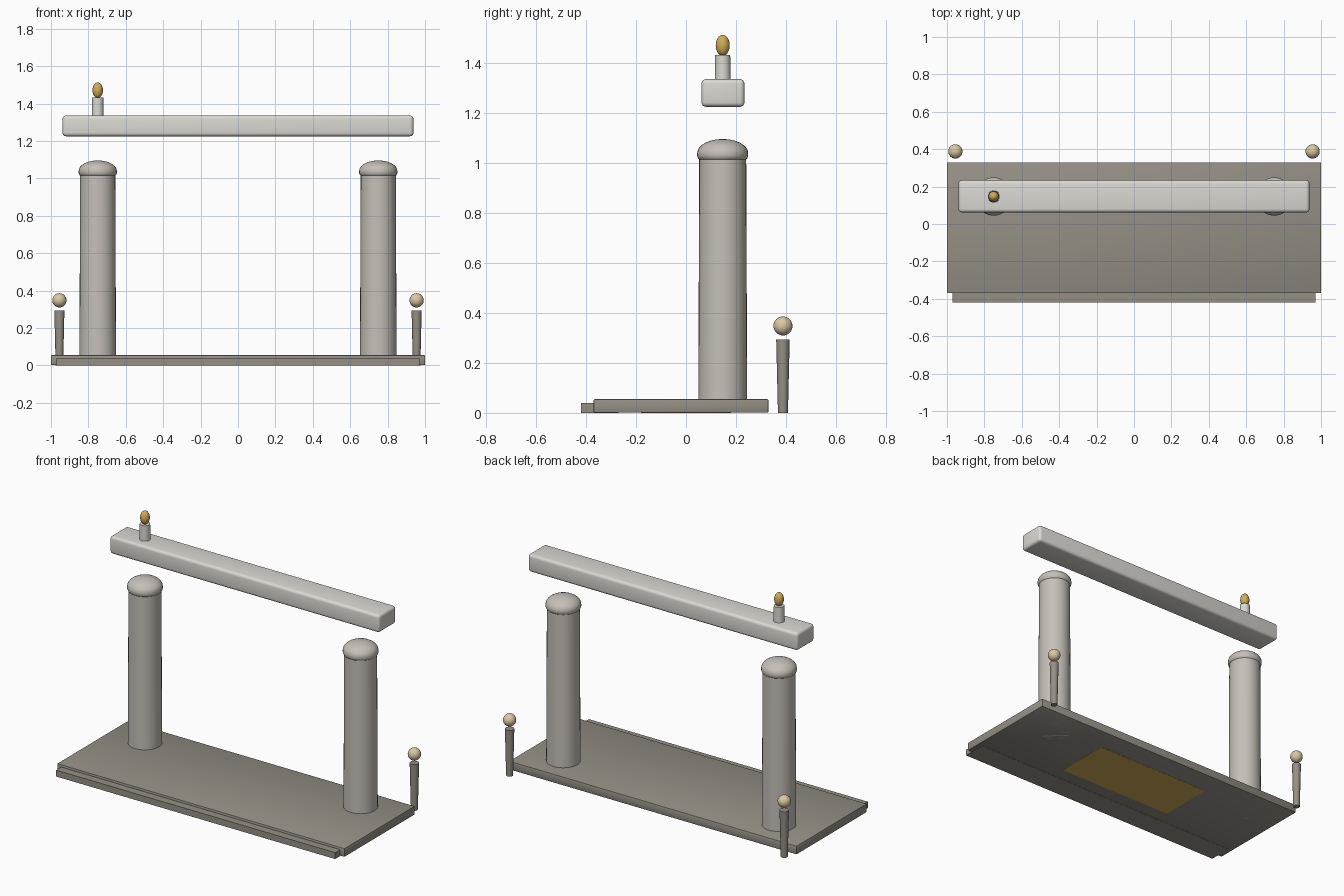
import bpy, math

if "Cube" in bpy.data.objects:
    bpy.data.objects.remove(bpy.data.objects["Cube"])


def material(name, rgb):
    m = bpy.data.materials.new(name)
    m.diffuse_color = (*rgb, 1)
    m.use_nodes = True
    m.node_tree.nodes["Principled BSDF"].inputs["Base Color"].default_value = m.diffuse_color
    return m


PALE = material("pale_stone", (0.70, 0.69, 0.65))
STONE = material("warm_stone", (0.56, 0.53, 0.48))
DARK = material("dark_stone", (0.30, 0.28, 0.24))
GOLD = material("gold", (0.62, 0.42, 0.10))
TAN = material("tan", (0.70, 0.58, 0.38))


def finish(ob, name, mat):
    ob.name = name
    ob.data.materials.append(mat)
    bpy.ops.object.shade_smooth_by_angle(angle=math.radians(35))
    return ob


def box(name, lo, hi, mat, bevel=0.0, segments=3):
    bpy.ops.mesh.primitive_cube_add(size=1, location=[(a + b) / 2 for a, b in zip(lo, hi)])
    ob = bpy.context.object
    ob.scale = [b - a for a, b in zip(lo, hi)]
    bpy.ops.object.transform_apply(location=False, rotation=False, scale=True)
    if bevel:
        mod = ob.modifiers.new("bevel", 'BEVEL')
        mod.width, mod.segments = bevel, segments
        bpy.ops.object.modifier_apply(modifier=mod.name)
    return finish(ob, name, mat)


def lathe(name, x, y, profile, mat, n=32):
    # revolve (radius, z) points around a vertical axis
    verts = [(r * math.cos(2 * math.pi * i / n), r * math.sin(2 * math.pi * i / n), z)
             for r, z in profile for i in range(n)]
    faces = [(k * n + i, k * n + (i + 1) % n, (k + 1) * n + (i + 1) % n, (k + 1) * n + i)
             for k in range(len(profile) - 1) for i in range(n)]
    faces += [tuple(reversed(range(n))), tuple(range(len(verts) - n, len(verts)))]
    me = bpy.data.meshes.new(name)
    me.from_pydata(verts, [], faces)
    ob = bpy.data.objects.new(name, me)
    ob.location = (x, y, 0)
    bpy.context.collection.objects.link(ob)
    bpy.ops.object.select_all(action='DESELECT')
    ob.select_set(True)
    bpy.context.view_layer.objects.active = ob
    return finish(ob, name, mat)


def ball(name, loc, scale, mat):
    bpy.ops.mesh.primitive_uv_sphere_add(segments=24, ring_count=16, radius=1, location=loc)
    ob = bpy.context.object
    ob.scale = scale
    bpy.ops.object.transform_apply(location=False, rotation=False, scale=True)
    return finish(ob, name, mat)


COL_Y = 0.147

# floor slab, front step and the panel set in the underside
box("base_slab", (-1, -0.37, 0.001), (1, 0.33, 0.055), DARK, 0.005, 2)
box("front_step", (-0.97, -0.42, 0), (0.97, -0.27, 0.04), DARK)
box("underside_panel", (-0.41, -0.18, 0), (0.41, 0.18, 0.03), GOLD)

# columns, domed caps and rear lamp posts on both sides
dome = [(0.102 * math.cos(t), 1.04 + 0.056 * math.sin(t))
        for t in (math.radians(a) for a in range(0, 86, 12))]
for side, s in (("left", -1), ("right", 1)):
    lathe(side + "_column", s * 0.75, COL_Y, [(0.098, 0.001), (0.094, 1.03)], STONE)
    lathe(side + "_column_cap", s * 0.75, COL_Y,
          [(0.09, 1.012), (0.098, 1.018), (0.102, 1.028)] + dome + [(0.002, 1.096)], STONE)
    lathe(side + "_lamp_post", s * 0.955, 0.388, [(0.02, 0), (0.027, 0.293)], DARK, 20)
    ball(side + "_lamp_globe", (s * 0.955, 0.388, 0.348), (0.038,) * 3, TAN)

# floating lintel with candle and flame
box("lintel", (-0.938, 0.062, 1.225), (0.938, 0.234, 1.336), PALE, 0.018, 4)
lathe("candle", -0.75, COL_Y, [(0.032, 1.33), (0.03, 1.432)], PALE, 20)
ball("flame", (-0.75, COL_Y, 1.471), (0.028, 0.028, 0.042), GOLD)
